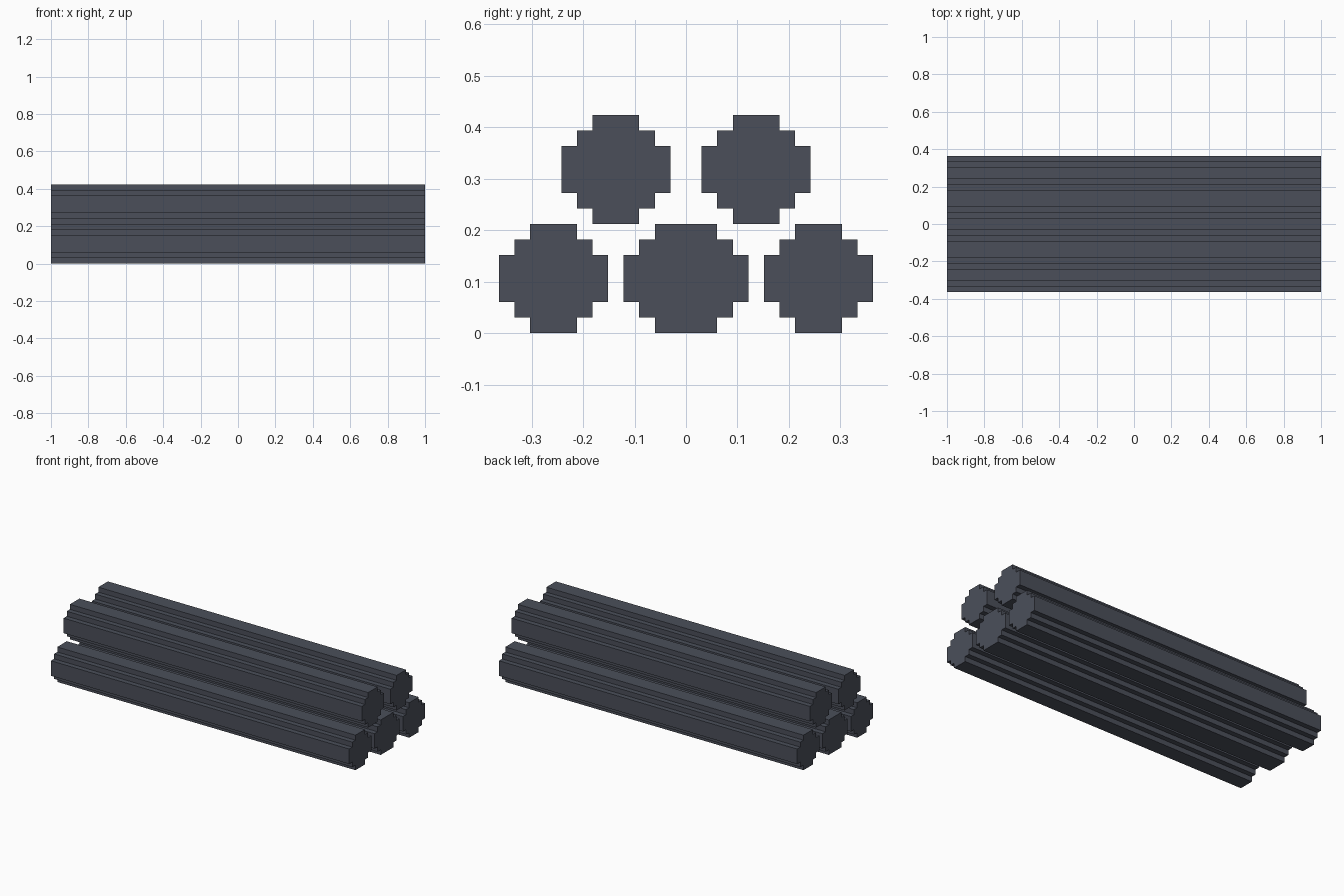
import bpy
import bmesh

cube = bpy.data.objects.get("Cube")
if cube:
    bpy.data.objects.remove(cube, do_unlink=True)

U = 2 / 66  # side of one grid step

slate = bpy.data.materials.new("dark_slate")
slate.use_nodes = True
colour = (0.070, 0.078, 0.102, 1)
slate.diffuse_color = colour
slate.node_tree.nodes["Principled BSDF"].inputs["Base Color"].default_value = colour


def stepped_profile(width, height):
    """Outline of a stepped round section, centred on the origin."""
    w, h = width / 2, height / 2
    corner = [(w, h - 2), (w - 1, h - 2), (w - 1, h - 1), (w - 2, h - 1), (w - 2, h)]
    back = corner[::-1]
    return (corner + [(-y, z) for y, z in back]
            + [(-y, -z) for y, z in corner] + [(y, -z) for y, z in back])


def log(name, y, z, width, height=7):
    """Extrude the stepped section along the full length in x."""
    bm = bmesh.new()
    ring = [bm.verts.new((-1, (y + py) * U, (z + pz) * U))
            for py, pz in stepped_profile(width, height)]
    end = bm.faces.new(ring)
    grown = bmesh.ops.extrude_face_region(bm, geom=[end], use_keep_orig=True)
    moved = [v for v in grown["geom"] if isinstance(v, bmesh.types.BMVert)]
    bmesh.ops.translate(bm, verts=moved, vec=(2, 0, 0))
    bmesh.ops.recalc_face_normals(bm, faces=bm.faces)
    mesh = bpy.data.meshes.new(name)
    bm.to_mesh(mesh)
    bm.free()
    mesh.materials.append(slate)
    obj = bpy.data.objects.new(name, mesh)
    bpy.context.collection.objects.link(obj)


# Bottom row: wider middle log between two narrower ones
log("lower_middle_log", 0, 3.5, 8)
for side, s in (("front", -1), ("back", 1)):
    log(f"lower_{side}_log", s * 8.5, 3.5, 7)
    # Top row
    log(f"upper_{side}_log", s * 4.5, 10.5, 7)
